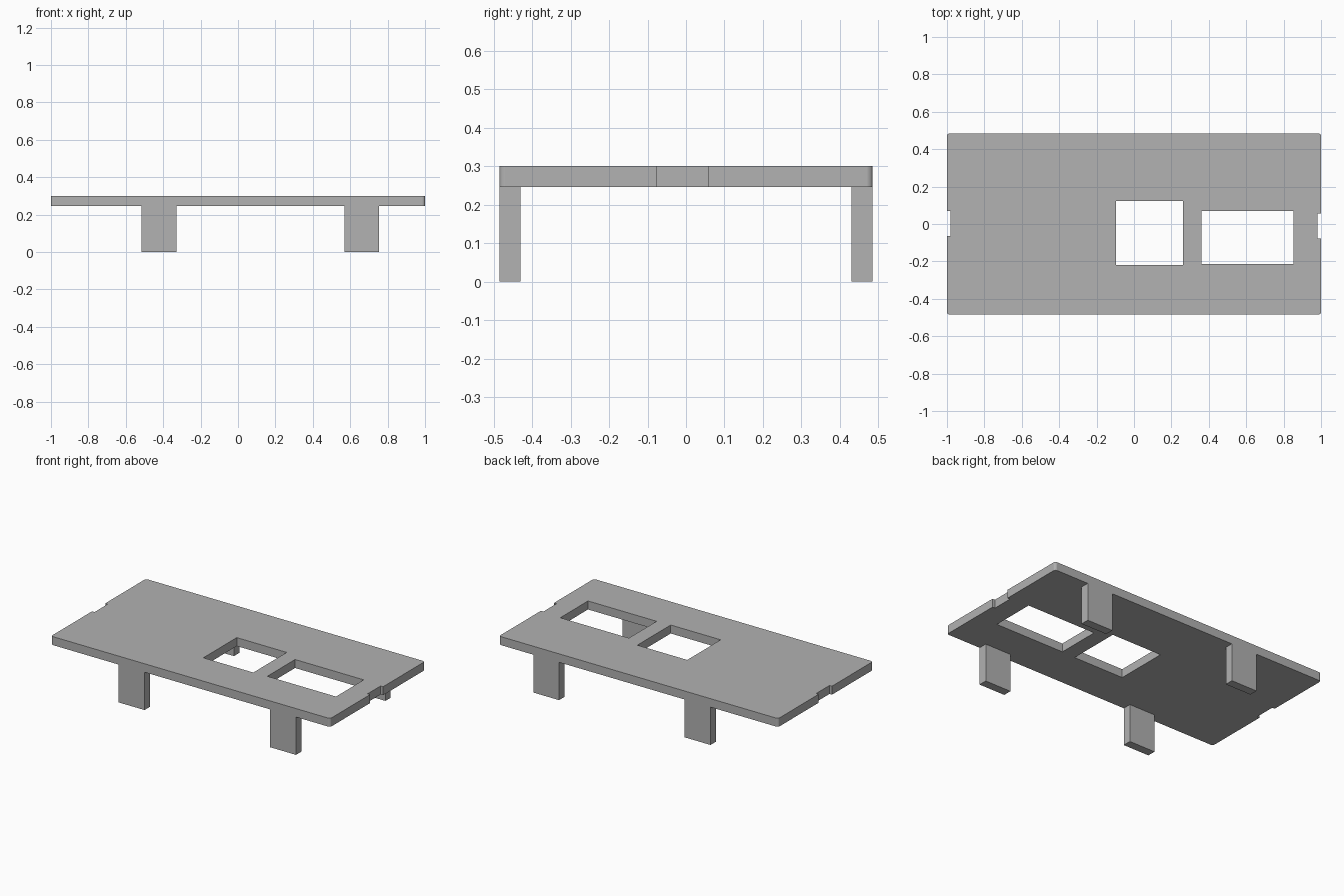
import bpy
import bmesh

cube = bpy.data.objects.get("Cube")
if cube:
    bpy.data.objects.remove(cube, do_unlink=True)

grey = bpy.data.materials.new("plain grey")
grey.use_nodes = True
colour = (0.445, 0.445, 0.445, 1)
grey.diffuse_color = colour
grey.node_tree.nodes["Principled BSDF"].inputs["Base Color"].default_value = colour

TOP, UNDER = 0.30, 0.245
HALF_X, HALF_Y = 1.0, 0.485


def box(name, x, y, z, corner=0):
    """Box from (low, high) ranges, with optional rounded upright edges."""
    bm = bmesh.new()
    bmesh.ops.create_cube(bm, size=1)
    for v in bm.verts:
        v.co = [r[0] if c < 0 else r[1] for c, r in zip(v.co, (x, y, z))]
    if corner:
        upright = [e for e in bm.edges
                   if abs(e.verts[0].co.z - e.verts[1].co.z) > 0.01]
        bmesh.ops.bevel(bm, geom=upright, offset=corner, segments=5,
                        profile=0.5, affect='EDGES')
    mesh = bpy.data.meshes.new(name)
    bm.to_mesh(mesh)
    bm.free()
    mesh.materials.append(grey)
    obj = bpy.data.objects.new(name, mesh)
    bpy.context.collection.objects.link(obj)
    return obj


# Flat plate with slightly rounded corners
plate = box("plate", (-HALF_X, HALF_X), (-HALF_Y, HALF_Y), (UNDER, TOP), 0.015)

# Two windows through the plate and a shallow notch at each end
openings = {
    "square_window": ((-0.095, 0.263), (-0.219, 0.123)),
    "long_window": ((0.36, 0.852), (-0.214, 0.07)),
    "left_notch": ((0.982, 1.1), (-0.077, 0.057)),
    "right_notch": ((-1.1, -0.982), (-0.065, 0.07)),
}
for name, (x, y) in openings.items():
    cutter = box(name + "_cutter", x, y, (UNDER - 0.1, TOP + 0.1))
    cutter.hide_render = True
    cutter.hide_viewport = True
    cutter.display_type = 'WIRE'
    cut = plate.modifiers.new(name, 'BOOLEAN')
    cut.operation = 'DIFFERENCE'
    cut.solver = 'EXACT'
    cut.object = cutter

# Apply the cuts, then drop the cutters
bpy.context.view_layer.update()
evaluated = plate.evaluated_get(bpy.context.evaluated_depsgraph_get())
finished = bpy.data.meshes.new_from_object(evaluated)
cutters = [m.object for m in plate.modifiers]
plate.modifiers.clear()
plate.data = finished
for cutter in cutters:
    bpy.data.objects.remove(cutter, do_unlink=True)

# Four flat legs flush with the long edges
for side, x in (("right", (-0.515, -0.33)), ("left", (0.57, 0.755))):
    box("front_%s_leg" % side, x, (-HALF_Y, -HALF_Y + 0.055), (0, UNDER))
    box("back_%s_leg" % side, x, (HALF_Y - 0.055, HALF_Y), (0, UNDER))
